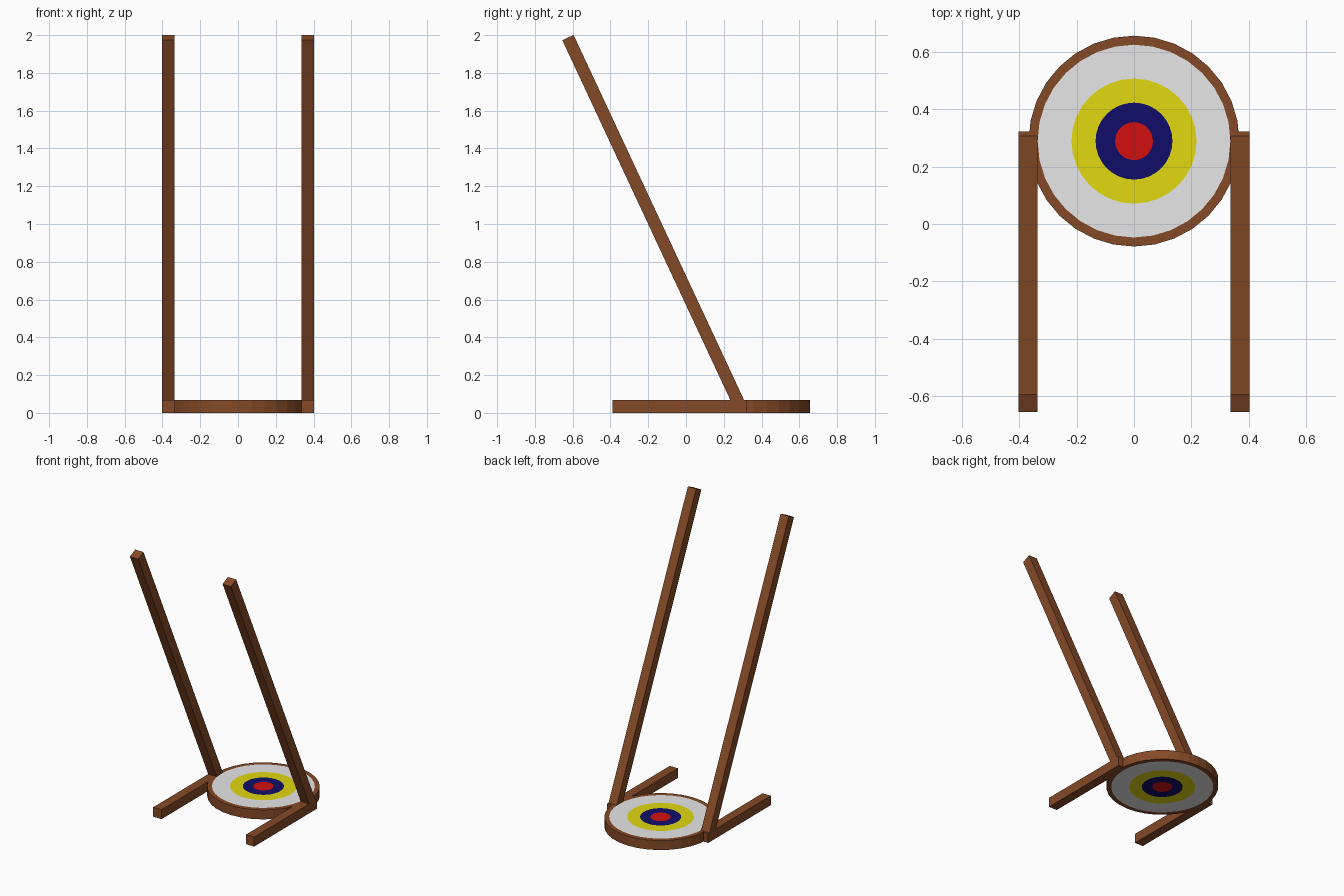
import bpy, bmesh, math
from mathutils import Matrix, Vector

cube = bpy.data.objects.get("Cube")
if cube:
    bpy.data.objects.remove(cube, do_unlink=True)


def material(name, rgb):
    mat = bpy.data.materials.new(name)
    mat.use_nodes = True
    mat.diffuse_color = (*rgb, 1)
    mat.node_tree.nodes["Principled BSDF"].inputs["Base Color"].default_value = (*rgb, 1)
    return mat


wood = material("brown wood", (0.235, 0.068, 0.02))
white = material("white", (0.8, 0.8, 0.8))
yellow = material("yellow", (0.75, 0.69, 0.005))
blue = material("dark blue", (0.005, 0.004, 0.144))
red = material("red", (0.65, 0.005, 0.005))

BEAM = 0.066        # thickness of every wooden beam
BEAM_X = 0.369      # distance of the beams from the middle
HEIGHT = 0.068      # height of the feet and the disc


def finish(bm, name, mats):
    mesh = bpy.data.meshes.new(name)
    bmesh.ops.recalc_face_normals(bm, faces=bm.faces)
    bm.to_mesh(mesh)
    bm.free()
    obj = bpy.data.objects.new(name, mesh)
    bpy.context.collection.objects.link(obj)
    for mat in mats:
        mesh.materials.append(mat)
    return obj


def beam(name, start, end, thick):
    """Square beam lying in the plane of constant x."""
    start, end = Vector(start), Vector(end)
    d = end - start
    bm = bmesh.new()
    turn = Matrix.Rotation(math.atan2(-d.y, d.z), 4, 'X')
    bmesh.ops.create_cube(bm, size=1, matrix=Matrix.Translation((start + end) / 2) @ turn
                          @ Matrix.Diagonal((BEAM, thick, d.length, 1)))
    return finish(bm, name, [wood])


# Feet on the ground and long leaning poles, one pair per side
for side, sx in (("left", 1), ("right", -1)):
    x = sx * BEAM_X
    beam(side + "_foot", (x, -0.39, HEIGHT / 2), (x, 0.322, HEIGHT / 2), HEIGHT)
    beam(side + "_pole", (x, 0.286, 0.036), (x, -0.625, 1.987), BEAM)

# Round target: concentric rings on both sides, joined by the wooden edge
SIDES = 32
radii = [0.3675, 0.336, 0.218, 0.134, 0.066]
bm = bmesh.new()
outer = []
for z in (0, HEIGHT):
    rings = [[bm.verts.new((r * math.sin(math.tau * i / SIDES),
                            0.289 + r * math.cos(math.tau * i / SIDES), z))
              for i in range(SIDES)] for r in radii]
    for k in range(len(radii) - 1):
        for i in range(SIDES):
            j = (i + 1) % SIDES
            bm.faces.new((rings[k][i], rings[k][j],
                          rings[k + 1][j], rings[k + 1][i])).material_index = k
    bm.faces.new(rings[-1]).material_index = len(radii) - 1
    outer.append(rings[0])
for i in range(SIDES):
    j = (i + 1) % SIDES
    bm.faces.new((outer[0][i], outer[0][j], outer[1][j], outer[1][i]))
finish(bm, "target_disc", [wood, white, yellow, blue, red])
